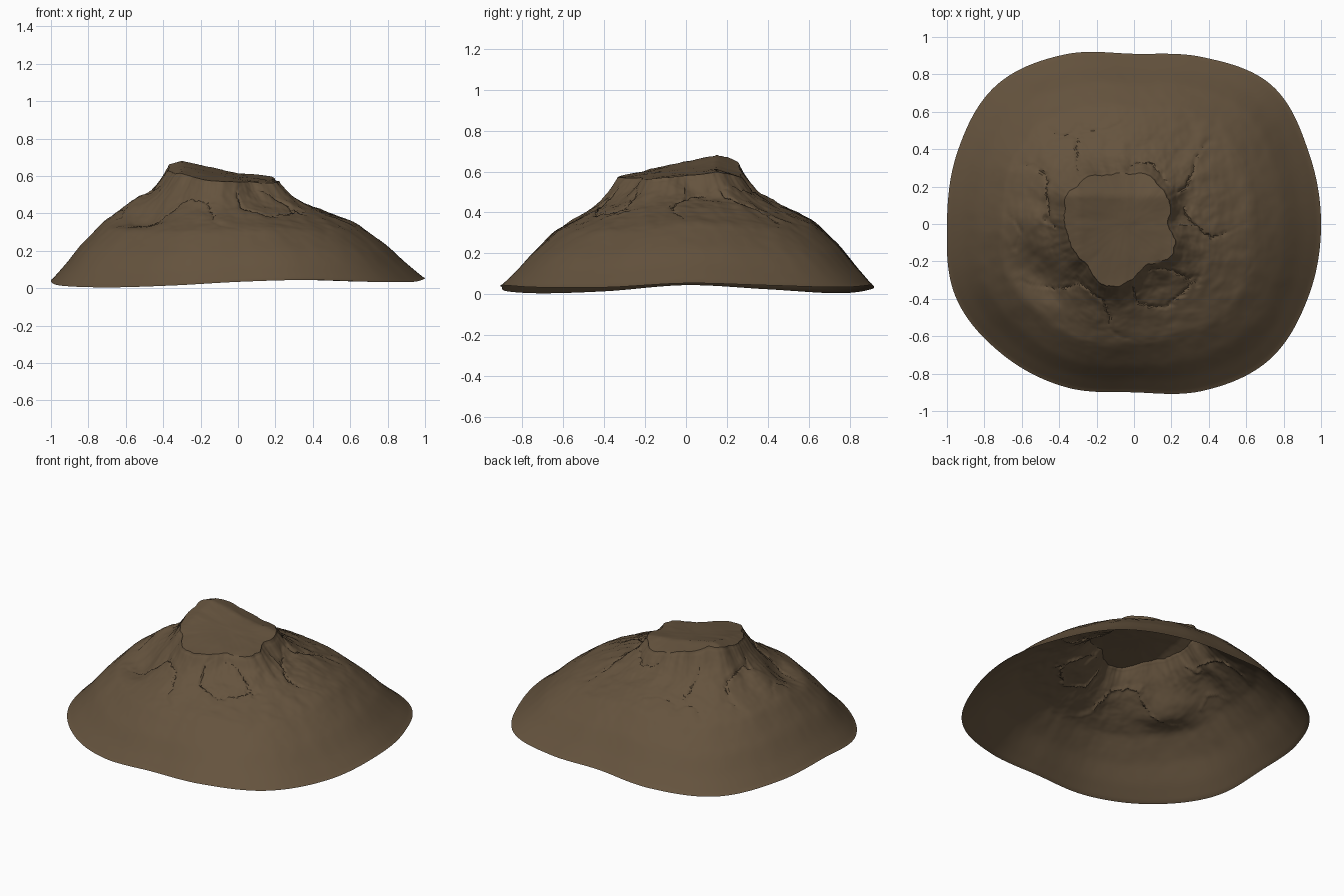
import bpy, bmesh, math
from mathutils import Vector, noise

if "Cube" in bpy.data.objects:
    bpy.data.objects.remove(bpy.data.objects["Cube"], do_unlink=True)

# Outline tables, evenly spaced directions counter-clockwise from +x
RIM_RADIUS = [1, 1.01, 1.045, .965, .91, .98, 1.045, 1.02, 1, 1.03, .99, .945, .9, .965, 1.025, 1.01]
RIM_HEIGHT = [.05, .04, .03, .04, .045, .02, 0, .02, .04, .01, 0, .01, .03, .04, .03, .03]
TOP_RADIUS = [.22, .25, .27, .28, .27, .29, .33, .35, .33, .31, .3, .35, .31, .25, .28, .28]
FULLNESS = [.02, 0, .03, -.01, .01, -.005, 0, 0]
# Slope profile: outward fraction, height fraction
SLOPE = [(0, 1), (.05, .91), (.12, .82), (.2, .745), (.35, .645), (.55, .52),
         (.75, .31), (.87, .15), (1, 0)]
TOP_CENTRE = Vector((-.04, 0))
SECTORS, TOP_RINGS, SLOPE_RINGS = 280, 14, 80


def spline(a, b, c, d, f):
    return b + .5 * f * (c - a + f * (2 * a - 5 * b + 4 * c - d + f * (3 * (b - c) + d - a)))


def around(table, angle):
    """Smooth periodic lookup by direction."""
    n = len(table)
    p = angle / math.tau * n
    i = math.floor(p)
    return spline(*(table[(i + k) % n] for k in (-1, 0, 1, 2)), p - i)


def slope_height(t):
    for (t0, h0), (t1, h1) in zip(SLOPE, SLOPE[1:]):
        if t <= t1:
            return h0 + (h1 - h0) * (t - t0) / (t1 - t0)
    return 0


def smooth_slope(t):
    return sum(slope_height(min(1, max(0, t + d))) for d in (-.02, 0, .02)) / 3


def top_height(p):
    """Summit rises to the back right and falls off past its crest."""
    rise = max(0, -p.x) * (.17 + .35 * p.y) - .1 * max(0, p.x) + .1 * p.y
    return .6 + rise - .4 * max(0, p.y - .15) - .5 * max(0, -.3 - p.x)


def bump(value, middle, width):
    return math.exp(-((value - middle) / width) ** 2)


def rough(p, scale, seed):
    return noise.fractal(Vector((p.x * scale, p.y * scale, seed)), 1, 2, 4)


def crack(p, scale, seed):
    n = noise.noise(Vector((p.x * scale, p.y * scale, seed))) + .08 * rough(p, 14, seed)
    return max(0, 1 - abs(n) / .035)


def surface_point(angle, ring):
    ray = Vector((math.cos(angle), math.sin(angle)))
    ragged = 1 + .06 * rough(ray, 3, 2)
    edge = TOP_CENTRE + ray * around(TOP_RADIUS, angle) * ragged
    rim = ray * around(RIM_RADIUS, angle)
    if ring <= TOP_RINGS:
        # Tilted summit, nearly flat
        p = TOP_CENTRE.lerp(edge, ring / TOP_RINGS)
        return Vector((p.x, p.y, top_height(p) + .006 * rough(p, 5, 4)))
    t = (ring - TOP_RINGS) / SLOPE_RINGS
    t = .6 * t + .4 * t * t
    p = edge.lerp(rim, t)
    low = max(0, around(RIM_HEIGHT, angle))
    z = low + (top_height(edge) - low) * smooth_slope(t)
    z += around(FULLNESS, angle) * 4 * t * (1 - t)
    # Crags fade towards the foot
    fade = min(1, t / .06) * (1 - t) ** 1.2
    z += fade * (.01 * rough(p, 4, 7) + .01 * rough(p, 12, 9))
    # Gully and ridge on the front right, a shallow hollow on the left
    degrees = math.degrees(angle)
    z -= .06 * bump(degrees, 211, 16) * bump(t, .32, .16)
    z += .02 * bump(degrees, 180, 12) * bump(t, .3, .18)
    z -= .035 * bump(degrees, 18, 16) * bump(t, .1, .08)
    # Narrow crevices in the upper rock
    z -= .016 * crack(p, 3.2, 11) * bump(t, .22, .22) * min(1, t / .06)
    return Vector((p.x, p.y, max(z, 0)))


# Mountain: one open shell of rings around the summit
bm = bmesh.new()
peak = bm.verts.new(surface_point(0, 0))
rings = [[bm.verts.new(surface_point(math.tau * k / SECTORS, r)) for k in range(SECTORS)]
         for r in range(1, TOP_RINGS + SLOPE_RINGS + 1)]
for k in range(SECTORS):
    n = (k + 1) % SECTORS
    bm.faces.new((peak, rings[0][k], rings[0][n]))
    for inner, outer in zip(rings, rings[1:]):
        bm.faces.new((inner[k], outer[k], outer[n], inner[n]))

mesh = bpy.data.meshes.new("mountain")
bm.to_mesh(mesh)
bm.free()
mountain = bpy.data.objects.new("mountain", mesh)
bpy.context.collection.objects.link(mountain)

# Brown rock
rock = bpy.data.materials.new("brown_rock")
rock.use_nodes = True
colour = (.13, .087, .048, 1)
rock.diffuse_color = colour
shader = next(n for n in rock.node_tree.nodes if n.type == 'BSDF_PRINCIPLED')
shader.inputs["Base Color"].default_value = colour
shader.inputs["Roughness"].default_value = .9
mesh.materials.append(rock)

bpy.ops.object.select_all(action='DESELECT')
mountain.select_set(True)
bpy.context.view_layer.objects.active = mountain
bpy.ops.object.shade_smooth_by_angle(angle=math.radians(40))
